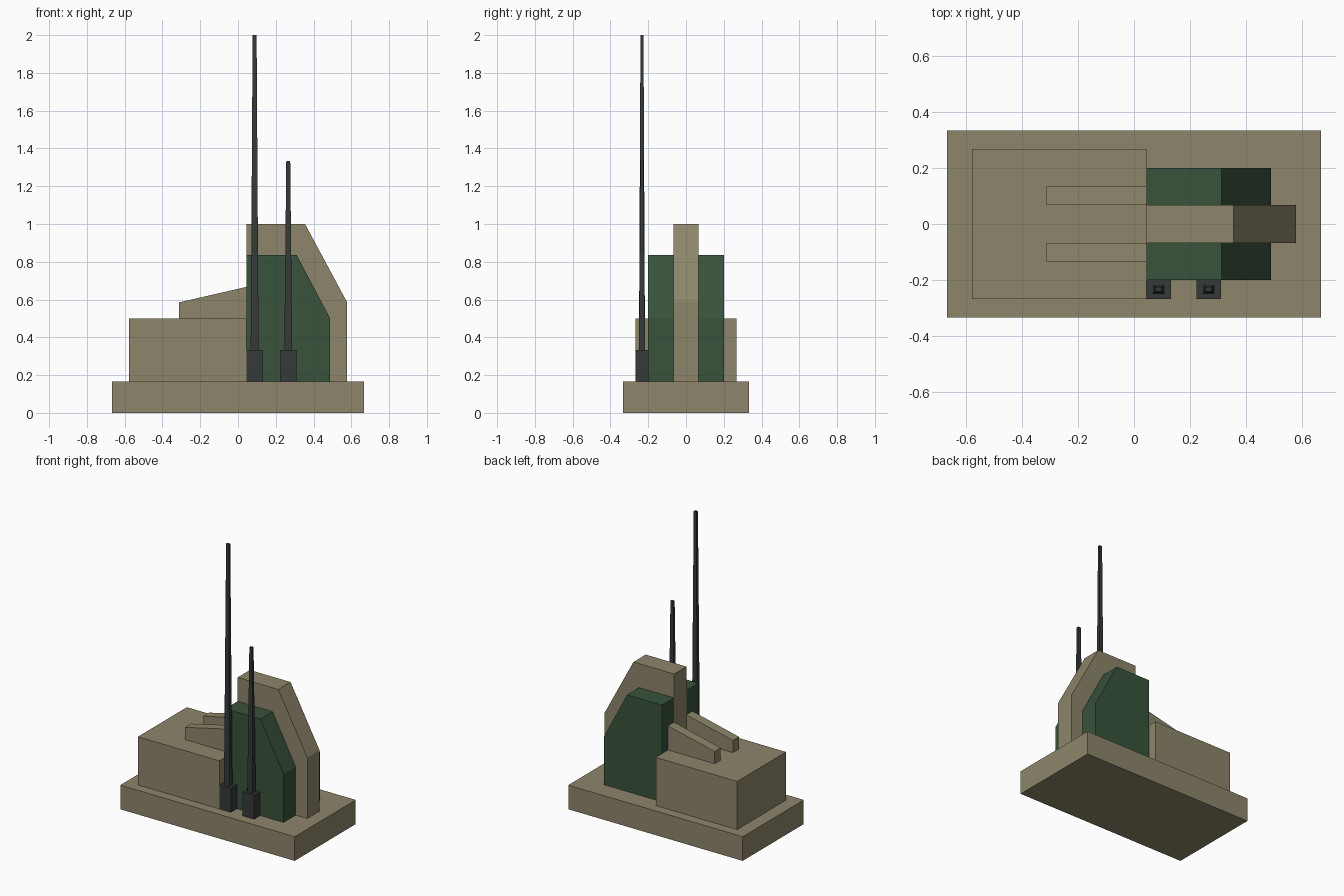
import bpy
import bmesh

cube = bpy.data.objects.get("Cube")
if cube:
    bpy.data.objects.remove(cube, do_unlink=True)


def make_material(name, rgb):
    mat = bpy.data.materials.new(name)
    mat.use_nodes = True
    color = (*rgb, 1)
    mat.diffuse_color = color
    bsdf = mat.node_tree.nodes["Principled BSDF"]
    bsdf.inputs["Base Color"].default_value = color
    bsdf.inputs["Roughness"].default_value = 0.9
    return mat


tan = make_material("sand tan", (0.27, 0.235, 0.145))
green = make_material("dark green", (0.04, 0.085, 0.043))
charcoal = make_material("charcoal", (0.035, 0.042, 0.039))


def finish(name, bm, mat):
    bmesh.ops.recalc_face_normals(bm, faces=bm.faces)
    mesh = bpy.data.meshes.new(name)
    bm.to_mesh(mesh)
    bm.free()
    mesh.materials.append(mat)
    obj = bpy.data.objects.new(name, mesh)
    bpy.context.collection.objects.link(obj)
    return obj


def extrude_profile(name, profile, y0, y1, mat):
    """Side profile of (x, z) points pulled from y0 to y1."""
    bm = bmesh.new()
    face = bm.faces.new([bm.verts.new((x, y0, z)) for x, z in profile])
    result = bmesh.ops.extrude_face_region(bm, geom=[face])
    moved = [v for v in result["geom"] if isinstance(v, bmesh.types.BMVert)]
    bmesh.ops.translate(bm, verts=moved, vec=(0, y1 - y0, 0))
    return finish(name, bm, mat)


def box(name, x, y, z, mat, taper=1.0):
    """Box between (low, high) ranges, its top scaled by taper."""
    bm = bmesh.new()
    bmesh.ops.create_cube(bm, size=1)
    for v in bm.verts:
        k = taper if v.co.z > 0 else 1.0
        v.co.x = sum(x) / 2 + v.co.x * k * (x[1] - x[0])
        v.co.y = sum(y) / 2 + v.co.y * k * (y[1] - y[0])
        v.co.z = sum(z) / 2 + v.co.z * (z[1] - z[0])
    return finish(name, bm, mat)


DECK = 0.167   # top of the plinth
WALL = 0.044   # where the low hall meets the tall block

# Plinth and low hall
box("plinth", (-0.667, 0.667), (-0.333, 0.333), (0, DECK), tan)
box("low_hall", (-0.578, WALL), (-0.267, 0.267), (DECK, 0.5), tan)

# Tall central spine with a sloped shoulder
spine = [(WALL, DECK), (0.577, DECK), (0.577, 0.587),
         (0.355, 1.0), (WALL, 1.0)]
extrude_profile("central_spine", spine, -0.067, 0.067, tan)

# Matching side blocks and roof ridges
block = [(WALL, DECK), (0.488, DECK), (0.488, 0.5),
         (0.311, 0.835), (WALL, 0.835)]
ridge = [(-0.312, 0.5), (WALL, 0.5), (WALL, 0.667), (-0.312, 0.585)]
for side, s in (("left", 1), ("right", -1)):
    extrude_profile(side + "_block", block, s * 0.067, s * 0.2, green)
    extrude_profile(side + "_ridge", ridge, s * 0.067, s * 0.133, tan)

# Tapered masts on footings along the front
for label, cx, top in (("tall", 0.088, 2.0), ("short", 0.266, 1.333)):
    box(label + "_mast_footing", (cx - 0.044, cx + 0.044),
        (-0.267, -0.2), (DECK, 0.333), charcoal)
    box(label + "_mast", (cx - 0.021, cx + 0.021),
        (-0.249, -0.217), (0.333, top), charcoal, taper=0.5)
